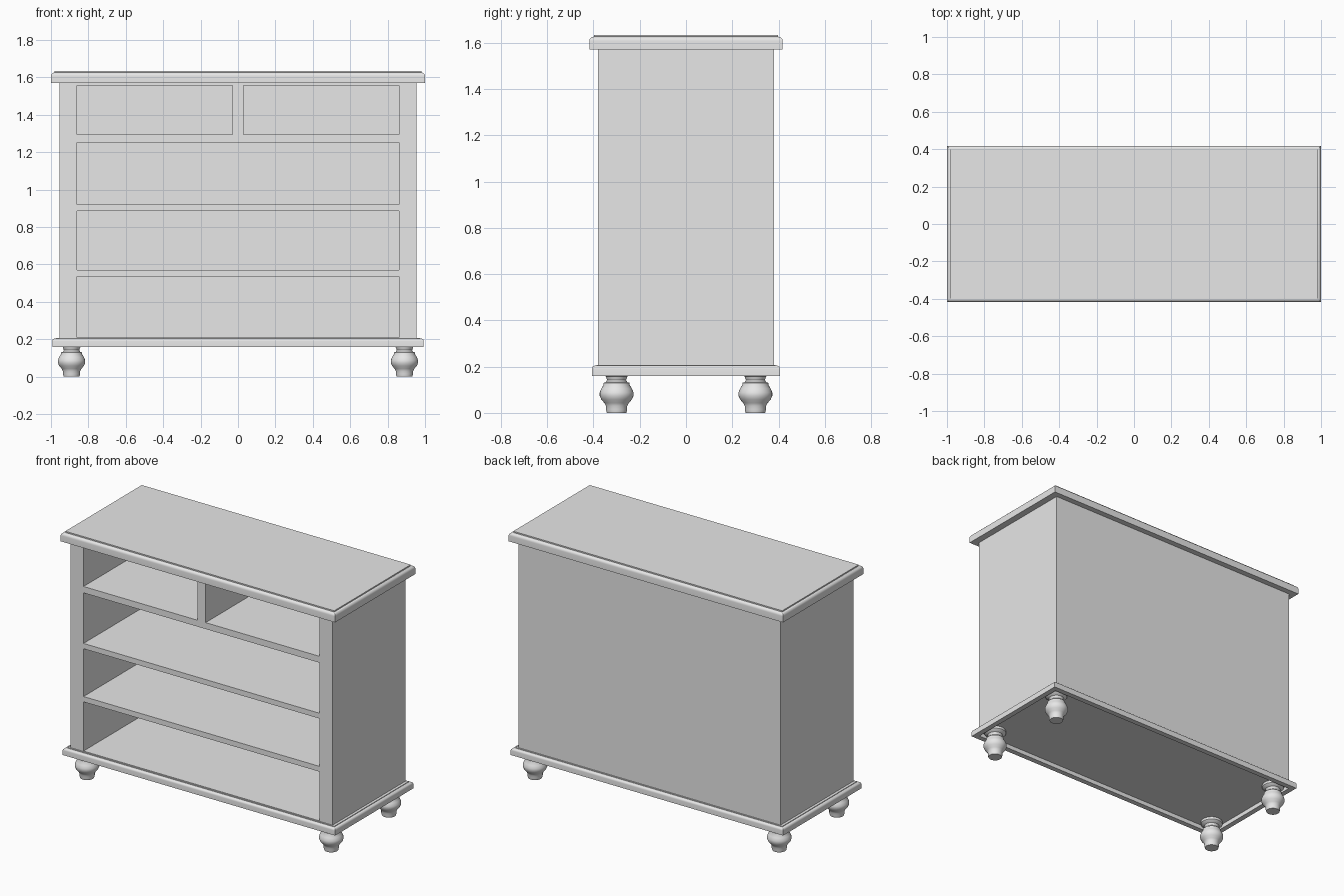
import bpy, bmesh, math

cube = bpy.data.objects.get("Cube")
if cube:
    bpy.data.objects.remove(cube, do_unlink=True)

# Single painted finish
GREY = (0.8, 0.8, 0.8, 1)
mat = bpy.data.materials.new("plain_grey")
mat.use_nodes = True
mat.diffuse_color = GREY
mat.node_tree.nodes["Principled BSDF"].inputs["Base Color"].default_value = GREY


def finish(name, bm, smooth=False):
    bmesh.ops.recalc_face_normals(bm, faces=bm.faces)
    mesh = bpy.data.meshes.new(name)
    bm.to_mesh(mesh)
    bm.free()
    mesh.materials.append(mat)
    ob = bpy.data.objects.new(name, mesh)
    bpy.context.collection.objects.link(ob)
    bpy.ops.object.select_all(action="DESELECT")
    ob.select_set(True)
    bpy.context.view_layer.objects.active = ob
    if smooth:
        bpy.ops.object.shade_smooth_by_angle(angle=math.radians(35))
    return ob


def loft(bm, rings):
    """Skin a stack of rings of points and cap both ends."""
    loops = [[bm.verts.new(p) for p in ring] for ring in rings]
    n = len(loops[0])
    for a, b in zip(loops, loops[1:]):
        for i in range(n):
            j = (i + 1) % n
            bm.faces.new((a[i], a[j], b[j], b[i]))
    bm.faces.new(loops[0][::-1])
    bm.faces.new(loops[-1])


def moulded_slab(name, hx, hy, profile):
    """Rectangular slab whose edge follows (inset, z) pairs."""
    bm = bmesh.new()
    loft(bm, [[(sx * (hx - d), sy * (hy - d), z)
               for sx, sy in ((-1, -1), (1, -1), (1, 1), (-1, 1))] for d, z in profile])
    return finish(name, bm, True)


def box(bm, x0, x1, y0, y1, z0, z1):
    loft(bm, [[(x0, y0, z), (x1, y0, z), (x1, y1, z), (x0, y1, z)] for z in (z0, z1)])


def rounded_edge(z, r, steps=5):
    """Quarter round from the outer face up to height z + r."""
    return [(r * (1 - math.cos(a)), z + r * math.sin(a))
            for a in (math.pi / 2 * i / steps for i in range(steps + 1))]


# Cabinet body with drawer openings cut from the front
W, D = 0.955, 0.38
bm = bmesh.new()
box(bm, -W, W, -D, D, 0.195, 1.575)
carcass = finish("cabinet_body", bm)

bm = bmesh.new()
OPEN = 0.86
for x0, x1 in ((-OPEN, -0.03), (0.03, OPEN)):
    box(bm, x0, x1, -0.5, 0.36, 1.295, 1.557)
for z0, z1 in ((0.92, 1.253), (0.57, 0.885), (0.211, 0.535)):
    box(bm, -OPEN, OPEN, -0.5, 0.36, z0, z1)
cutter = finish("drawer_cutter", bm)
cutter.hide_render = True

cut = carcass.modifiers.new("drawer_openings", "BOOLEAN")
cut.operation = "DIFFERENCE"
cut.solver = "EXACT"
cut.object = cutter
bpy.context.view_layer.objects.active = carcass
bpy.ops.object.modifier_apply(modifier=cut.name)
bpy.data.objects.remove(cutter, do_unlink=True)

# Top board: rounded edge with a small raised panel
moulded_slab("top_board", 1.0, 0.418,
             [(0, 1.57)] + rounded_edge(1.608, 0.018) + [(0.02, 1.626), (0.02, 1.634)])

# Base moulding with a recessed underside
moulded_slab("base_moulding", 0.993, 0.407,
             [(0.035, 0.188), (0.035, 0.16), (0, 0.16)] + rounded_edge(0.19, 0.014)
             + [(0.02, 0.204), (0.02, 0.208)])

# Turned bun feet
FOOT = [(0.042, 0), (0.046, 0.015), (0.046, 0.03), (0.053, 0.043), (0.066, 0.058),
        (0.073, 0.074), (0.073, 0.088), (0.066, 0.105), (0.057, 0.12), (0.056, 0.13),
        (0.046, 0.133), (0.041, 0.142), (0.047, 0.158), (0.06, 0.165), (0.068, 0.172),
        (0.068, 0.19)]
SIDES = 32
for side, sx in (("right", -1), ("left", 1)):
    for end, sy in (("front", -1), ("back", 1)):
        bm = bmesh.new()
        loft(bm, [[(sx * 0.89 + r * math.cos(a), sy * 0.3 + r * math.sin(a), z)
                   for a in (math.tau * i / SIDES for i in range(SIDES))] for r, z in FOOT])
        finish(f"{end}_{side}_foot", bm, True)
